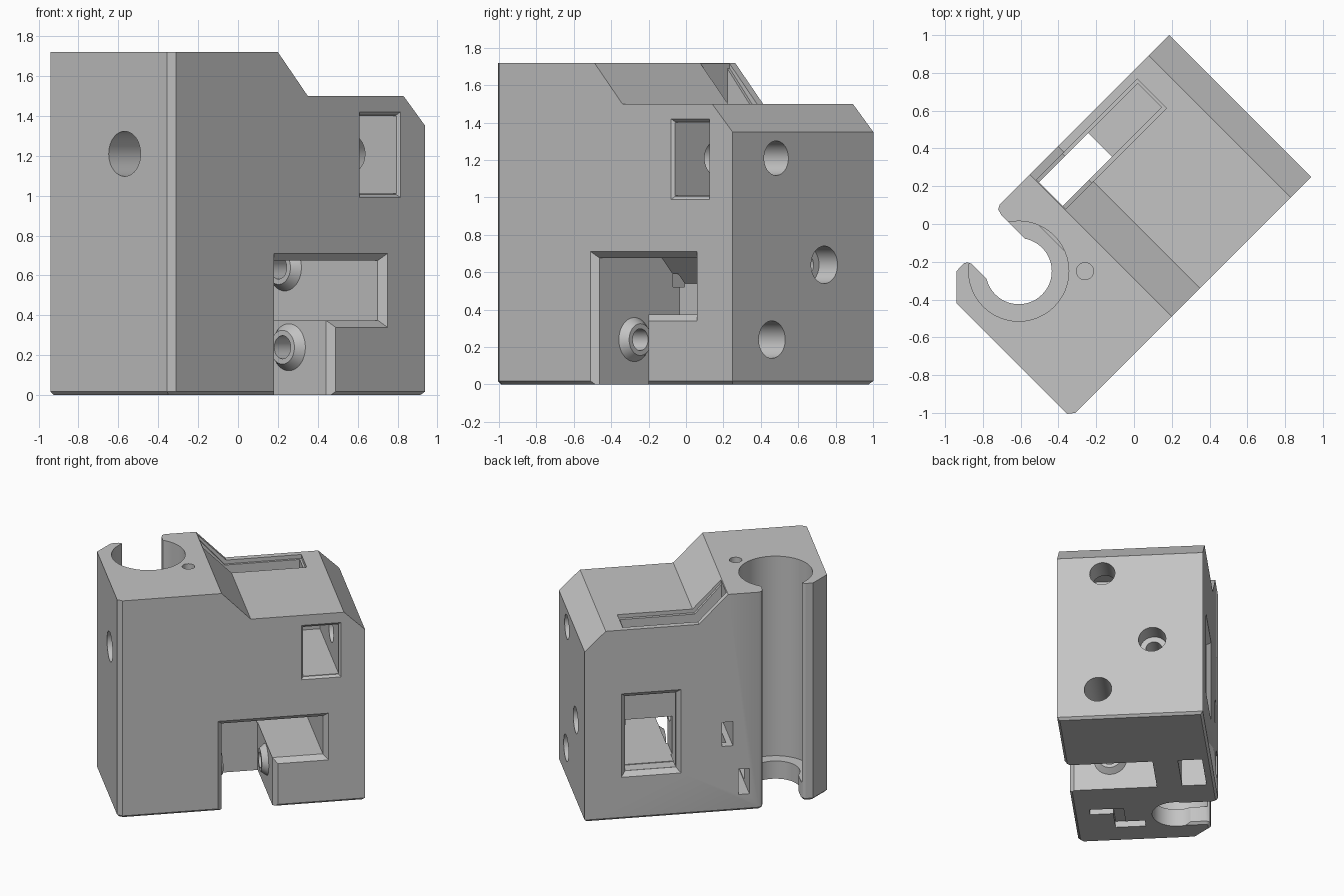
import bpy, bmesh, math
from mathutils import Matrix, Vector

if "Cube" in bpy.data.objects:
    bpy.data.objects.remove(bpy.data.objects["Cube"])

grey = bpy.data.materials.new("plain grey")
grey.use_nodes = True
grey.diffuse_color = (0.55, 0.55, 0.55, 1)
grey.node_tree.nodes["Principled BSDF"].inputs["Base Color"].default_value = (0.55, 0.55, 0.55, 1)


def make(name, bm):
    bmesh.ops.recalc_face_normals(bm, faces=bm.faces)
    mesh = bpy.data.meshes.new(name)
    bm.to_mesh(mesh)
    bm.free()
    mesh.materials.append(grey)
    obj = bpy.data.objects.new(name, mesh)
    bpy.context.collection.objects.link(obj)
    return obj


def extrude(points, vec):
    """Polygon of 3D points swept along a vector."""
    bm = bmesh.new()
    face = bm.faces.new([bm.verts.new(p) for p in points])
    new = bmesh.ops.extrude_face_region(bm, geom=[face])["geom"]
    bmesh.ops.translate(bm, vec=vec, verts=[g for g in new if isinstance(g, bmesh.types.BMVert)])
    return bm


def combine(bm, operation="DIFFERENCE"):
    """Boolean a helper shape into the body, then discard it."""
    tool = make("tool", bm)
    tool.hide_render = True
    mod = body.modifiers.new("shape", "BOOLEAN")
    mod.operation, mod.solver, mod.object = operation, "EXACT", tool
    bpy.ops.object.modifier_apply(modifier=mod.name)
    bpy.data.objects.remove(tool)


def box(x, y, z):
    corners = [(x[0], y[0], z[0]), (x[1], y[0], z[0]), (x[1], y[1], z[0]), (x[0], y[1], z[0])]
    return extrude(corners, (0, 0, z[1] - z[0]))


def flare(x, z, y, grow, depth):
    """Chamfered mouth: opening x, z at plane y narrows by grow over depth."""
    bm = box(x, (min(y, y + depth), max(y, y + depth)), z)
    cx, cz = sum(x) / 2, sum(z) / 2
    for v in bm.verts:
        if abs(v.co.y - y) > 1e-4:
            v.co.x -= math.copysign(grow, v.co.x - cx)
            v.co.z -= math.copysign(grow, v.co.z - cz)
        else:
            # push slightly past the surface
            step = math.copysign(0.003, depth)
            v.co.y -= step
            v.co.x += math.copysign(0.003, v.co.x - cx)
            v.co.z += math.copysign(0.003, v.co.z - cz)
    return bm


def rod(start, end, r1, r2=None):
    a, b = Vector(start), Vector(end)
    bm = bmesh.new()
    bmesh.ops.create_cone(bm, cap_ends=True, segments=48, radius1=r1,
                          radius2=r1 if r2 is None else r2, depth=(b - a).length)
    turn = (b - a).to_track_quat("Z", "Y").to_matrix().to_4x4()
    bmesh.ops.transform(bm, matrix=Matrix.Translation((a + b) / 2) @ turn, verts=bm.verts)
    return bm


# Main block: footprint with the open rod clamp at one end
footprint = [(-.926, -.488), (.84, -.488), (.84, .576), (-.43, .576), (-.454, .563),
             (-.463, .53), (-.463, .255), (-.757, .255), (-.757, .46), (-.767, .48),
             (-.785, .49), (-.84, .488), (-.962, .368), (-.962, -.46)]
bm = extrude([(x, y, 0) for x, y in footprint], (0, 0, 1.72))
rim = [e for e in bm.edges if all(v.co.z < .001 for v in e.verts)]
bmesh.ops.bevel(bm, geom=rim, offset=.018, segments=1, affect="EDGES", clamp_overlap=True)
body = make("bracket_body", bm)
bpy.context.view_layer.objects.active = body
body.select_set(True)

# Stepped and sloped top
top = [(-.417, 1.94), (.007, 1.5), (.686, 1.5), (.99, 1.204), (.99, 1.94)]
combine(extrude([(x, -1, z) for x, z in top], (0, 2, 0)))

# Rod bore with a narrower ledge at the bottom
combine(rod((-.608, .255, .14), (-.608, .255, 2), .265))
combine(rod((-.608, .255, -.1), (-.608, .255, .3), .175))

# Front notch: deep left part with a sloped ceiling, and a right part running through
section = [(-.6, -.1), (.15, -.1), (.15, .54), (.02, .675), (-.6, .675)]
combine(extrude([(-.2, y, z) for y, z in section], (.37, 0, 0)))
combine(box((.16, .538), (-.6, .36), (.375, .675)))
combine(flare((-.233, .573), (.34, .71), -.488, .035, .035))
combine(flare((-.233, .205), (-.2, .6), -.488, .035, .035))

# Vertical pocket, its floor opening, and the stepped rim on top
combine(box((-.2, .54), (.335, .512), (.375, 2)))
combine(box((-.2, .17), (.335, .512), (-.1, .5)))
lip = [(-.2, 1.69), (-.005, 1.47), (.555, 1.47), (.555, 2), (-.2, 2)]
combine(extrude([(x, .311, z) for x, z in lip], (0, .219, 0)))

# Back window
combine(box((.17, .539), (.45, .7), (.37, .96)))
combine(flare((.137, .573), (.335, .995), .576, .034, -.034))

# Upper front pocket
combine(box((.39, .65), (-.6, .3), (1.01, 1.4)))
combine(flare((.375, .665), (.99, 1.42), -.488, .016, .016))

# Nut slots in the back
combine(box((-.24, -.16), (.1, .7), (.52, .71)))
combine(box((-.36, -.28), (-.3, .7), (.13, .33)))

# Tapered bosses around the screws inside the notch
for y, z, wall, side in [(-.19, .24, .17, -1), (-.19, .24, -.2, 1), (.206, .64, .538, -1)]:
    combine(rod((wall - side * .01, y, z), (wall + side * .045, y, z), .125, .085), "UNION")

# Screw holes along the length
combine(rod((-1.1, -.158, 1.21), (.2, -.158, 1.21), .113))
combine(rod((.1, -.158, 1.21), (1, -.158, 1.21), .092))
for y, z, end, seat in [(-.19, .24, -.42, .42), (.206, .64, -.3, .7)]:
    combine(rod((end, y, z), (1, y, z), .058))
    combine(rod((seat, y, z), (1, y, z), .1))

# Small vertical hole and the recess underneath
combine(rod((-.36, .007, 1.3), (-.36, .007, 2), .045))
combine(extrude([(x, y, -.05) for x, y in [(-.49, -.37), (-.49, -.12), (-.68, -.12), (-.68, .02),
                                           (-.76, .02), (-.76, -.2), (-.56, -.2), (-.56, -.37)]],
                (0, 0, .1)))

# Turn the block to its diagonal stance
body.data.transform(Matrix.Rotation(math.radians(45), 4, "Z"))
bpy.ops.object.shade_smooth_by_angle(angle=math.radians(30))
